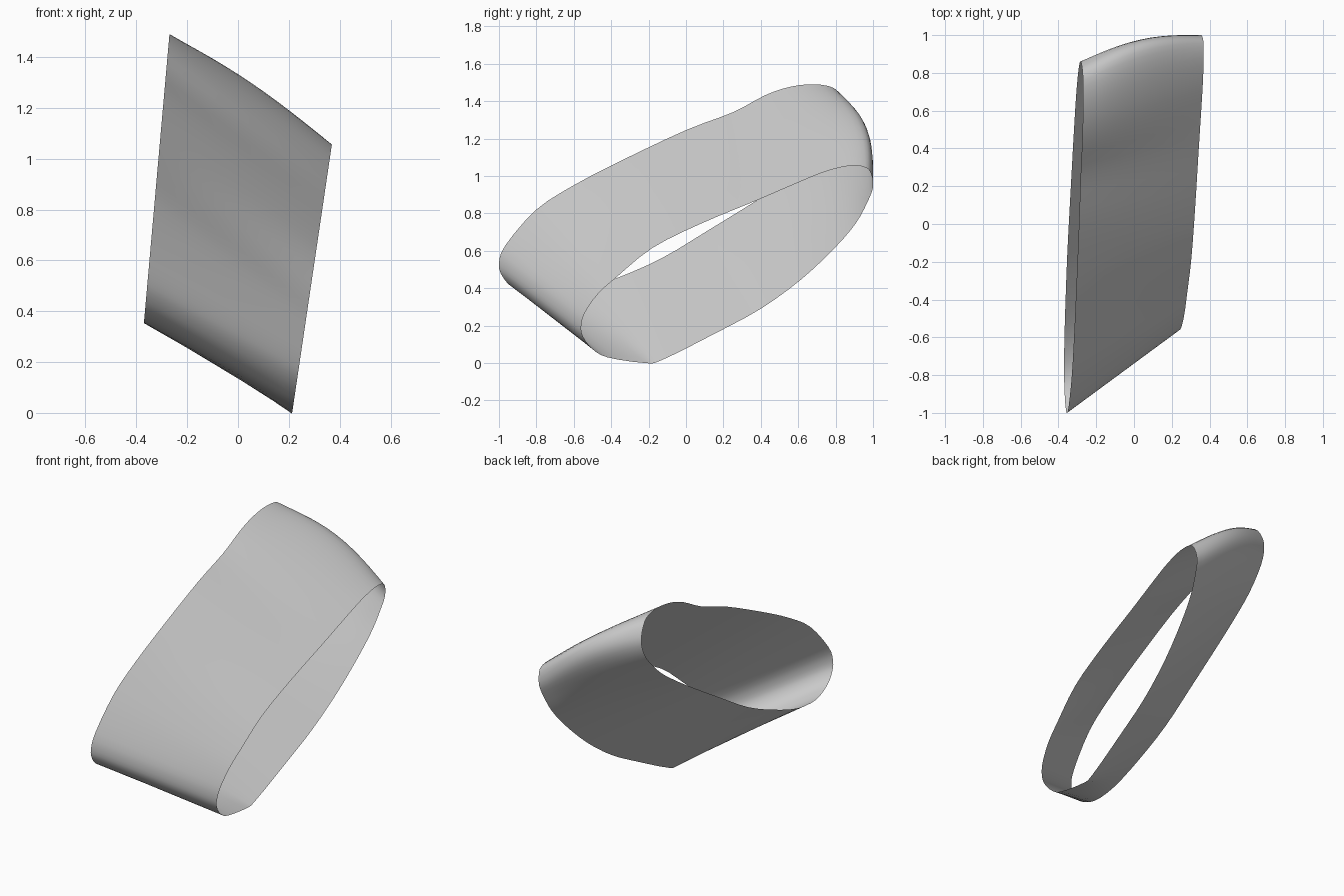
import bpy, bmesh, math
from mathutils import Vector

if "Cube" in bpy.data.objects:
    bpy.data.objects.remove(bpy.data.objects["Cube"])

# Side profiles (y, z) of the two open ends, matched point for point
LEFT = [(-1, .53), (-.965, .63), (-.8, .82), (-.6, .95), (-.35, 1.08), (0, 1.245),
        (.25, 1.34), (.42, 1.43), (.55, 1.475), (.68, 1.49), (.79, 1.47), (.845, 1.4),
        (.86, 1.32), (.82, 1.22), (.7, 1.09), (.55, .98), (.38, .87), (.12, .71),
        (-.13, .56), (-.38, .45), (-.62, .37), (-.8, .355), (-.92, .4), (-.98, .46)]
RIGHT = [(-.56, .2), (-.54, .27), (-.47, .37), (-.37, .46), (-.18, .615), (.08, .745),
         (.38, .87), (.6, .965), (.75, 1.025), (.88, 1.055), (.96, 1.045), (.99, 1.01),
         (1, .94), (.97, .86), (.91, .75), (.8, .62), (.62, .45), (.4, .29),
         (.15, .155), (-.13, .015), (-.22, 0), (-.42, .03), (-.5, .075), (-.55, .14)]
SUB, COLS = 3, 12


def smooth_loop(points):
    """Closed Catmull-Rom curve through the points."""
    p = [Vector(q) for q in points]
    n = len(p)
    out = []
    for i in range(n):
        a, b, c, d = p[i - 1], p[i], p[(i + 1) % n], p[(i + 2) % n]
        for s in range(SUB):
            t = s / SUB
            out.append(.5 * (2 * b + (c - a) * t + (2 * a - 5 * b + 4 * c - d) * t * t
                             + (3 * b - a - 3 * c + d) * t ** 3))
    return out


# Put each end on its own tilted plane
left = [Vector((-.37 + .0885 * (q.y - .355), q.x, q.y)) for q in smooth_loop(LEFT)]
right = [Vector((.213 + .148 * q.y, q.x, q.y)) for q in smooth_loop(RIGHT)]

# Loft the band, with a rounded bulge at its upper back end
bm = bmesh.new()
cols = []
for j in range(COLS + 1):
    t = j / COLS
    ring = []
    for i, (a, b) in enumerate(zip(left, right)):
        w = math.exp(-((i / SUB - 11) / 2.4) ** 2) * math.sin(math.pi * t)
        ring.append(bm.verts.new(a.lerp(b, t) + Vector((0, .05, .045)) * w))
    cols.append(ring)
n = len(left)
for a, b in zip(cols, cols[1:]):
    for i in range(n):
        k = (i + 1) % n
        bm.faces.new((a[i], b[i], b[k], a[k]))
bmesh.ops.recalc_face_normals(bm, faces=bm.faces)
for f in bm.faces:
    f.smooth = True

mesh = bpy.data.meshes.new("open_band")
bm.to_mesh(mesh)
bm.free()
band = bpy.data.objects.new("open_band", mesh)
bpy.context.collection.objects.link(band)
